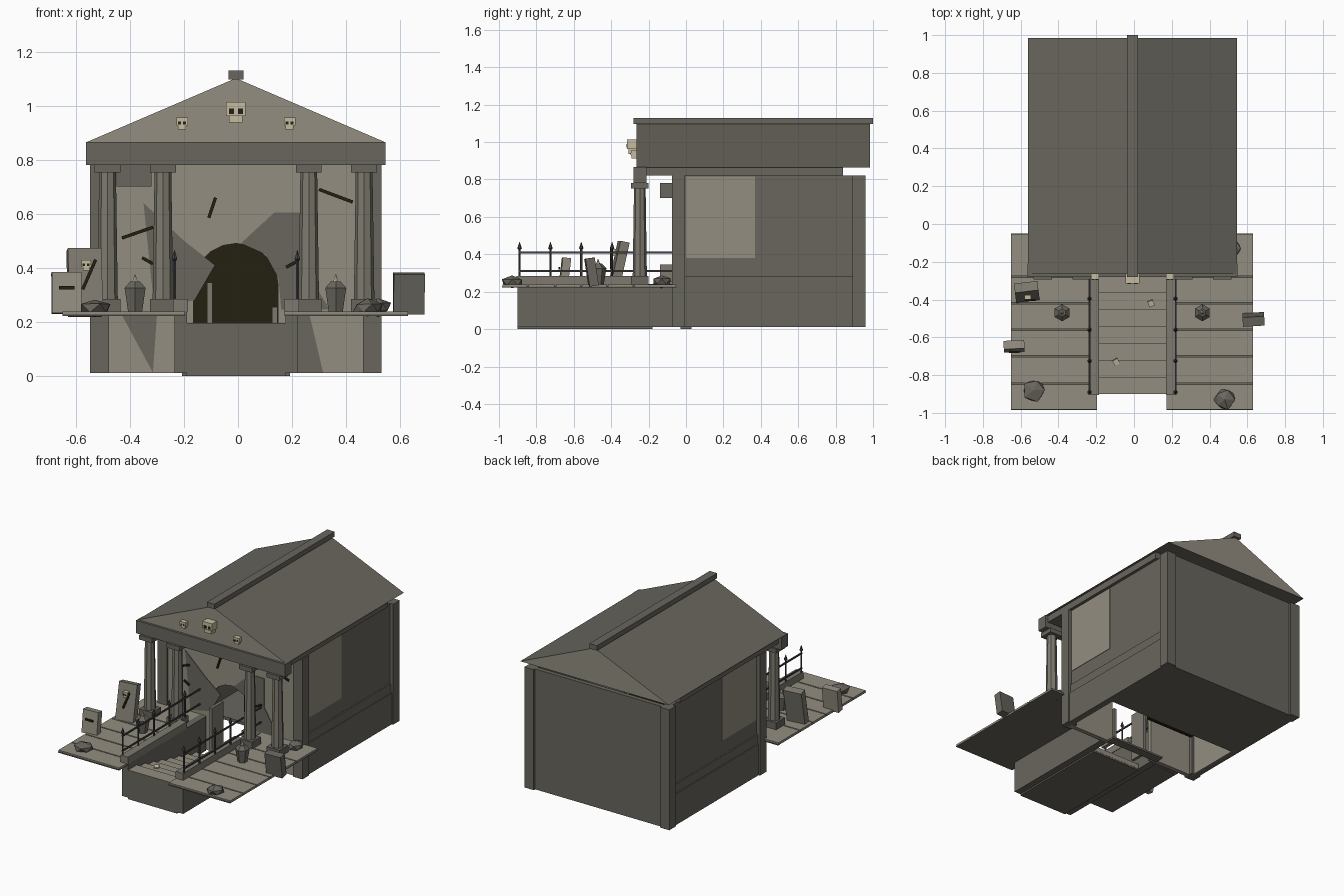
import bpy, bmesh, math, random
from mathutils import Vector, Matrix

random.seed(4)
if "Cube" in bpy.data.objects:
    bpy.data.objects.remove(bpy.data.objects["Cube"])


def material(name, rgb):
    m = bpy.data.materials.new(name)
    m.use_nodes = True
    m.diffuse_color = (*rgb, 1)
    m.node_tree.nodes["Principled BSDF"].inputs["Base Color"].default_value = (*rgb, 1)
    return m


LIGHT = material("light stone", (0.29, 0.27, 0.215))
MID = material("worn stone", (0.21, 0.195, 0.16))
DARK = material("dark stone", (0.14, 0.132, 0.11))
IRON = material("iron", (0.055, 0.055, 0.055))
BONE = material("bone", (0.56, 0.50, 0.35))
BLACK = material("deep shadow", (0.017, 0.015, 0.005))
C = -0.008  # building axis


def finish(name, bm, mats, rule=None):
    bmesh.ops.recalc_face_normals(bm, faces=bm.faces)
    me = bpy.data.meshes.new(name)
    for m in mats:
        me.materials.append(m)
    if rule:
        for f in bm.faces:
            f.material_index = rule(f)
    bm.to_mesh(me)
    bm.free()
    ob = bpy.data.objects.new(name, me)
    bpy.context.collection.objects.link(ob)
    return ob


def box(name, x, y, z, mat, lean=0, turn=0):
    """Box from three (low, high) ranges, leaned and turned about its centre."""
    bm = bmesh.new()
    bmesh.ops.create_cube(bm, size=1)
    size = [b - a for a, b in (x, y, z)]
    mid = [(a + b) / 2 for a, b in (x, y, z)]
    bmesh.ops.transform(bm, verts=bm.verts, matrix=Matrix.Translation(mid)
                        @ Matrix.Rotation(turn, 4, 'Z') @ Matrix.Rotation(lean, 4, 'X')
                        @ Matrix.Diagonal((*size, 1)))
    return finish(name, bm, [mat])


def prism(name, outline, y0, y1, mats, rule=None):
    """Outline in x and z, extruded from y0 to y1."""
    bm = bmesh.new()
    f = bm.faces.new([bm.verts.new((px, y0, pz)) for px, pz in outline])
    new = bmesh.ops.extrude_face_region(bm, geom=[f])["geom"]
    bmesh.ops.translate(bm, vec=(0, y1 - y0, 0),
                        verts=[v for v in new if isinstance(v, bmesh.types.BMVert)])
    return finish(name, bm, mats, rule)


def lathe(name, x, y, rings, sides, mat):
    """Stack of cone sections through (radius, height) rings."""
    bm = bmesh.new()
    for (r0, z0), (r1, z1) in zip(rings, rings[1:]):
        bmesh.ops.create_cone(bm, cap_ends=True, segments=sides, radius1=r0, radius2=r1,
                              depth=z1 - z0, matrix=Matrix.Translation((x, y, (z0 + z1) / 2)))
    return finish(name, bm, [mat])


def crack(name, x0, z0, x1, z1, y, w=0.006):
    d = Vector((x1 - x0, z1 - z0)).normalized() * w
    prism(name, [(x0 - d.y, z0 + d.x), (x1 - d.y, z1 + d.x),
                 (x1 + d.y, z1 - d.x), (x0 + d.y, z0 - d.x)], y, y + 0.009, [BLACK])


def skull(name, x, y, z, s):
    box(name + "_cranium", (x - s / 2, x + s / 2), (y - s * 0.7, y), (z - s * 0.2, z + s * 0.5), BONE)
    box(name + "_jaw", (x - s * 0.34, x + s * 0.34), (y - s * 0.6, y), (z - s * 0.55, z - s * 0.2), BONE)
    for side in (-1, 1):
        ex = x + side * s * 0.23
        box(name + "_eye", (ex - s * 0.13, ex + s * 0.13), (y - s * 0.7 - 0.002, y - s * 0.7 + 0.001),
            (z - s * 0.1, z + s * 0.17), BLACK)


# Crypt walls: facade with an arched doorway, side and back walls
R, SPRING = 0.157, 0.333
arch = [(C - R * math.cos(math.pi * i / 10), SPRING + R * math.sin(math.pi * i / 10)) for i in range(11)]
prism("facade", [(C - 0.5, 0.01), (C - R, 0.01)] + arch +
      [(C + R, 0.01), (C + 0.5, 0.01), (C + 0.5, 0.82), (C - 0.5, 0.82)], -0.06, -0.03, [LIGHT])
prism("doorway_dark", [(C - 0.18, 0.01), (C - 0.18, 0.51), (C + 0.18, 0.51), (C + 0.18, 0.01)],
      0.33, 0.36, [BLACK])
box("rear_floor", (C - 0.51, C + 0.51), (0.36, 0.94), (0.01, 0.03), DARK)
box("rear_wall", (C - 0.515, C + 0.515), (0.915, 0.945), (0.01, 0.82), DARK)
box("threshold", (C - 0.2, C + 0.2), (-0.03, 0.03), (0, 0.012), DARK)
for s in (-1, 1):
    def across(a, b):
        return tuple(sorted((C + s * a, C + s * b)))
    box("side_wall", across(0.495, 0.515), (-0.05, 0.94), (0.01, 0.82), DARK)
    box("side_wall_lining", across(0.488, 0.495), (-0.03, 0.36), (0.01, 0.82), LIGHT)
    box("side_wall_panel", across(0.514, 0.518), (0, 0.37), (0.38, 0.815), LIGHT)
    box("side_plinth", across(0.5, 0.53), (-0.03, 0.93), (0.01, 0.22), DARK)
    box("side_band", across(0.5, 0.524), (-0.03, 0.93), (0.22, 0.28), DARK)
    for y in (-0.075, 0.89):
        box("corner_post", across(0.47, 0.54), (y, y + 0.07), (0.01, 0.82), DARK)

# Stained patches, a loose lintel and cracks on the facade
patches = [[(-.35, .64), (-.2, .5), (-.085, .41), (-.16, .28), (-.31, .25)],
           [(.01, .49), (.135, .605), (.24, .605), (.24, .41), (.34, .245), (.16, .245), (.15, .36), (.1, .45)],
           [(-.43, .225), (-.3, .225), (-.315, .012)],
           [(.22, .225), (.265, .225), (.315, .012), (.22, .012)]]
for p in patches:
    prism("facade_patch", p, -0.064, -0.058, [DARK])
box("loose_lintel", (-0.45, -0.32), (-0.14, -0.06), (0.70, 0.78), DARK)
for c in [(-.108, .585, -.083, .66), (-.43, .51, -.315, .55), (-.355, .437, -.315, .415),
          (.178, .402, .222, .425), (.3, .69, .425, .643)]:
    crack("facade_crack", *c, -0.072)

# Broken door leaves standing open
box("door_leaf_tall", (-0.115, -0.095), (-0.14, -0.02), (0.02, 0.345), MID)
box("door_leaf_short", (0.125, 0.147), (-0.14, -0.02), (0.02, 0.255), MID)

# Roof with pale gable ends, beams and ridge
prism("roof", [(C - 0.553, 0.865), (C + 0.553, 0.865), (C, 1.102)], -0.265, 0.985,
      [DARK, LIGHT], lambda f: int(abs(f.normal.y) > 0.9))
box("ridge_cap", (C - 0.028, C + 0.028), (-0.28, 1.0), (1.097, 1.13), DARK)
box("front_beam", (C - 0.555, C + 0.555), (-0.28, -0.21), (0.78, 0.866), DARK)
box("eaves_slab", (C - 0.535, C + 0.535), (-0.25, 0.84), (0.82, 0.866), DARK)
skull("gable_skull_large", C, -0.265, 0.977, 0.072)
for s in (-1, 1):
    skull("gable_skull_small", C + s * 0.199, -0.265, 0.935, 0.042)

# Portico columns
for x in (-0.475, -0.27, 0.27, 0.475):
    x += C
    box("column_base", (x - 0.048, x + 0.048), (-0.295, -0.2), (0.235, 0.285), DARK)
    lathe("column_shaft", x, -0.247, [(0.038, 0.28), (0.031, 0.76)], 8, MID)
    box("column_capital", (x - 0.048, x + 0.048), (-0.295, -0.2), (0.752, 0.782), DARK)

# Plank terraces
ROWS = [-0.985, -0.845, -0.70, -0.56, -0.42, -0.28, -0.05]
for x in ((-0.65, -0.197), (0.172, 0.63)):
    box("terrace_bed", x, (-0.985, -0.05), (0.222, 0.228), DARK)
    for y0, y1 in zip(ROWS, ROWS[1:]):
        box("terrace_slab", x, (y0 + 0.004, y1 - 0.004), (0.226, 0.238), LIGHT)

# Sunken stair between two walls
box("stair_front_wall", (-0.235, 0.22), (-0.9, -0.88), (0.01, 0.195), DARK)
box("stair_floor", (-0.19, 0.176), (-0.9, -0.18), (0, 0.012), DARK)
N = 8
for i in range(N):
    y = -0.9 + i * 0.09
    box("step", (-0.187, 0.172), (y + 0.001, y + 0.091), (0.01, 0.196 - i * 0.022), LIGHT)
for x0, x1, rail_x in ((-0.24, -0.185, -0.235), (0.17, 0.225, 0.22)):
    box("stair_wall", (x0 + 0.005, x1 - 0.003), (-0.9, -0.07), (0.01, 0.24), DARK)
    box("stair_curb", (x0, x1), (-0.905, -0.28), (0.238, 0.285), MID)
    # Iron railing with spiked posts
    for z in (0.31, 0.41):
        box("railing_bar", (rail_x - 0.004, rail_x + 0.004), (-0.895, -0.07), (z - 0.005, z + 0.005), IRON)
    for i in range(5):
        lathe("railing_post", rail_x, -0.89 + i * 0.165,
              [(0.006, 0.28), (0.006, 0.425), (0.012, 0.432), (0.001, 0.465)], 6, IRON)

# Gravestones
box("gravestone_tall", (-0.63, -0.505), (-0.385, -0.335), (0.22, 0.47), MID, -0.22, 0.12)
box("gravestone_small", (-0.69, -0.58), (-0.67, -0.625), (0.23, 0.382), LIGHT, -0.12, 0.05)
box("gravestone_left", (0.575, 0.69), (-0.53, -0.48), (0.23, 0.38), DARK, 0.15, 0.06)
skull("gravestone_skull", -0.562, -0.375, 0.41, 0.036)
crack("gravestone_crack", -0.575, 0.32, -0.527, 0.43, -0.407)
crack("gravestone_crack_small", -0.663, 0.326, -0.605, 0.326, -0.682)

# Hexagonal urns with candles
for x in (C - 0.373, C + 0.37):
    lathe("urn", x, -0.47, [(0.03, 0.237), (0.043, 0.315), (0.045, 0.325), (0.02, 0.35)], 6, DARK)
    lathe("candle", x, -0.47, [(0.012, 0.345), (0.002, 0.375)], 6, BONE)


# Rubble
def rock(name, x, y, z, r, h, mat):
    bm = bmesh.new()
    bmesh.ops.create_icosphere(bm, subdivisions=1, radius=1)
    for v in bm.verts:
        v.co *= random.uniform(0.8, 1.08)
        v.co = Vector((x + v.co.x * r, y + v.co.y * r, z + v.co.z * h))
    finish(name, bm, [mat])


rock("rock_right", -0.53, -0.88, 0.25, 0.068, 0.036, DARK)
rock("rock_left", 0.48, -0.93, 0.25, 0.062, 0.036, DARK)
rock("rock_by_wall", 0.52, -0.13, 0.255, 0.055, 0.036, DARK)
box("bone_chip", (0.075, 0.105), (-0.435, -0.405), (0.085, 0.11), BONE, 0.2, 0.4)
box("bone_chip", (-0.11, -0.08), (-0.745, -0.715), (0.165, 0.185), BONE, 0.2, 0.5)
